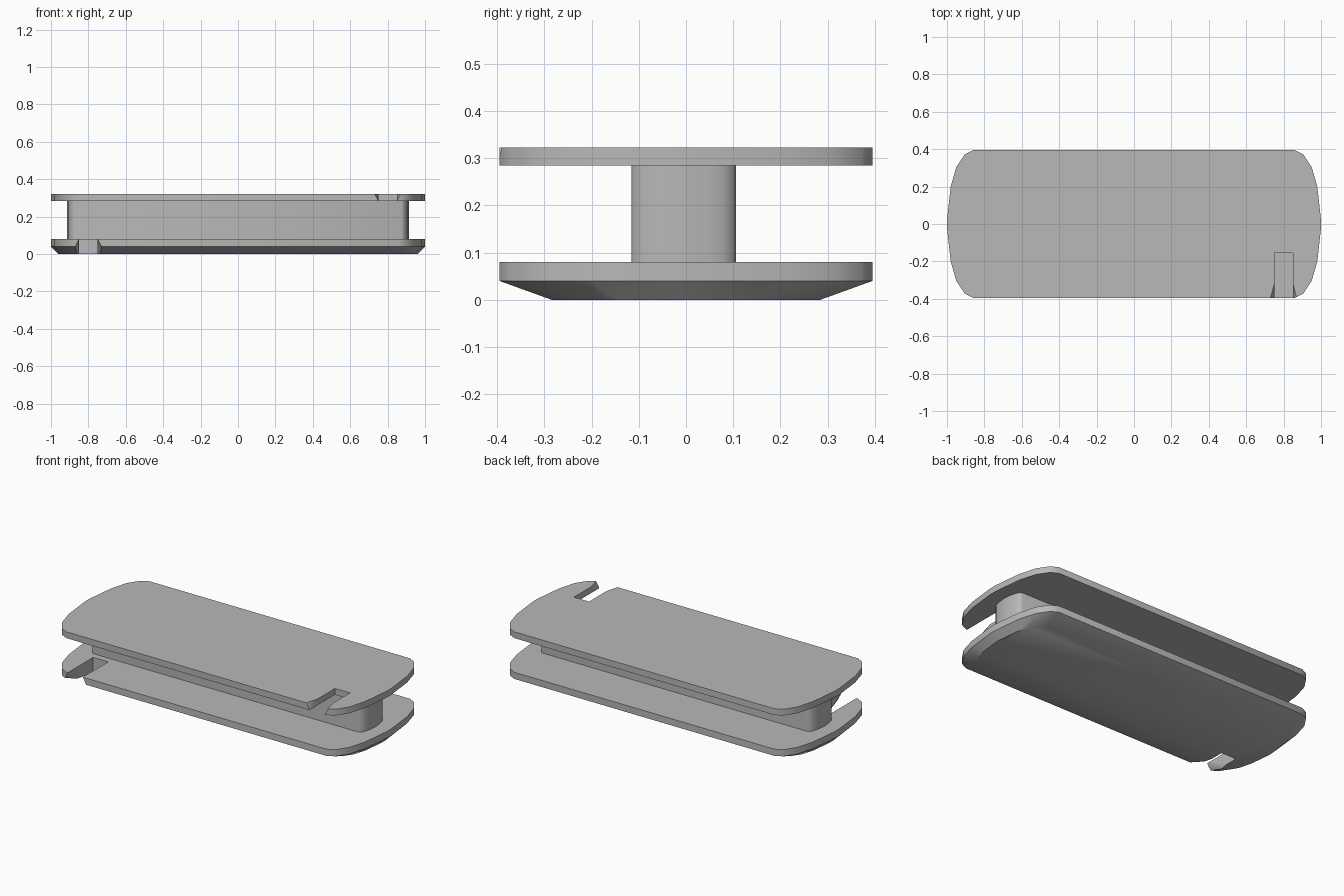
import bpy, bmesh

if "Cube" in bpy.data.objects:
    bpy.data.objects.remove(bpy.data.objects["Cube"])

grey = bpy.data.materials.new("plain grey")
grey.use_nodes = True
grey.diffuse_color = (0.48, 0.48, 0.48, 1)
grey.node_tree.nodes["Principled BSDF"].inputs["Base Color"].default_value = (0.48, 0.48, 0.48, 1)

# Curved end cap: (distance past the straight side, half width)
CAP = [(0, 0.395), (0.045, 0.372), (0.09, 0.305), (0.12, 0.2), (0.14, 0.02)]


def outline(corner, scale):
    """Long straight sides with rounded end caps, counter-clockwise."""
    right = [(corner + d * scale, w * scale) for d, w in CAP]
    quarter = right[::-1]
    left = [(-x, y) for x, y in right]
    top = quarter + left
    return top + [(-x, -y) for x, y in top]


def make_object(name, bm):
    bmesh.ops.recalc_face_normals(bm, faces=bm.faces)
    mesh = bpy.data.meshes.new(name)
    bm.to_mesh(mesh)
    bm.free()
    mesh.materials.append(grey)
    obj = bpy.data.objects.new(name, mesh)
    bpy.context.collection.objects.link(obj)
    return obj


def loft(name, levels):
    """Stack outlines given as (z, corner, scale)."""
    bm = bmesh.new()
    rings = [[bm.verts.new((x, y, z)) for x, y in outline(c, s)] for z, c, s in levels]
    n = len(rings[0])
    for low, high in zip(rings, rings[1:]):
        for i in range(n):
            j = (i + 1) % n
            bm.faces.new((low[i], low[j], high[j], high[i]))
    bm.faces.new(rings[0][::-1])
    bm.faces.new(rings[-1])
    return make_object(name, bm)


def hull(name, points):
    bm = bmesh.new()
    for p in points:
        bm.verts.new(p)
    bmesh.ops.convex_hull(bm, input=bm.verts)
    obj = make_object(name, bm)
    obj.hide_render = True
    return obj


def cut_notch(plate, x, z_inner, direction):
    """Thread slot whose mouth flares towards the outer face."""
    box = [(x + sx * 0.05, y, z_inner + dz)
           for sx in (-1, 1) for y in (-0.155, -0.6) for dz in (-0.1, 0.1)]
    flare = []
    for s, t in ((-1.2, 2.2), (2, -1), (2, 2.2)):
        w = 0.05 + 0.02 * (s + t - 1)
        for sx in (-1, 1):
            flare.append((x + sx * w, -0.32 - 0.075 * s, z_inner + direction * 0.038 * t))
    for points in (box, flare):
        cutter = hull("notch_cutter", points)
        mod = plate.modifiers.new("notch", "BOOLEAN")
        mod.operation = "DIFFERENCE"
        mod.solver = "EXACT"
        mod.object = cutter
        bpy.context.view_layer.objects.active = plate
        bpy.ops.object.modifier_apply(modifier=mod.name)
        bpy.data.objects.remove(cutter)


# Plates and the core between them
bottom_plate = loft("bottom_plate", [(0, 0.86, 0.72), (0.04, 0.86, 1), (0.08, 0.86, 1)])
top_plate = loft("top_plate", [(0.284, 0.86, 1), (0.322, 0.86, 1)])
core = loft("core", [(0.08, 0.875, 0.28), (0.284, 0.875, 0.28)])
core.location.y = -0.005

# Notches at opposite ends
cut_notch(top_plate, 0.8, 0.284, 1)
cut_notch(bottom_plate, -0.8, 0.08, -1)

# Smooth the rounded ends, keep rims sharp
for obj in (bottom_plate, top_plate, core):
    bpy.ops.object.select_all(action="DESELECT")
    obj.select_set(True)
    bpy.context.view_layer.objects.active = obj
    bpy.ops.object.shade_smooth_by_angle(angle=0.6)
